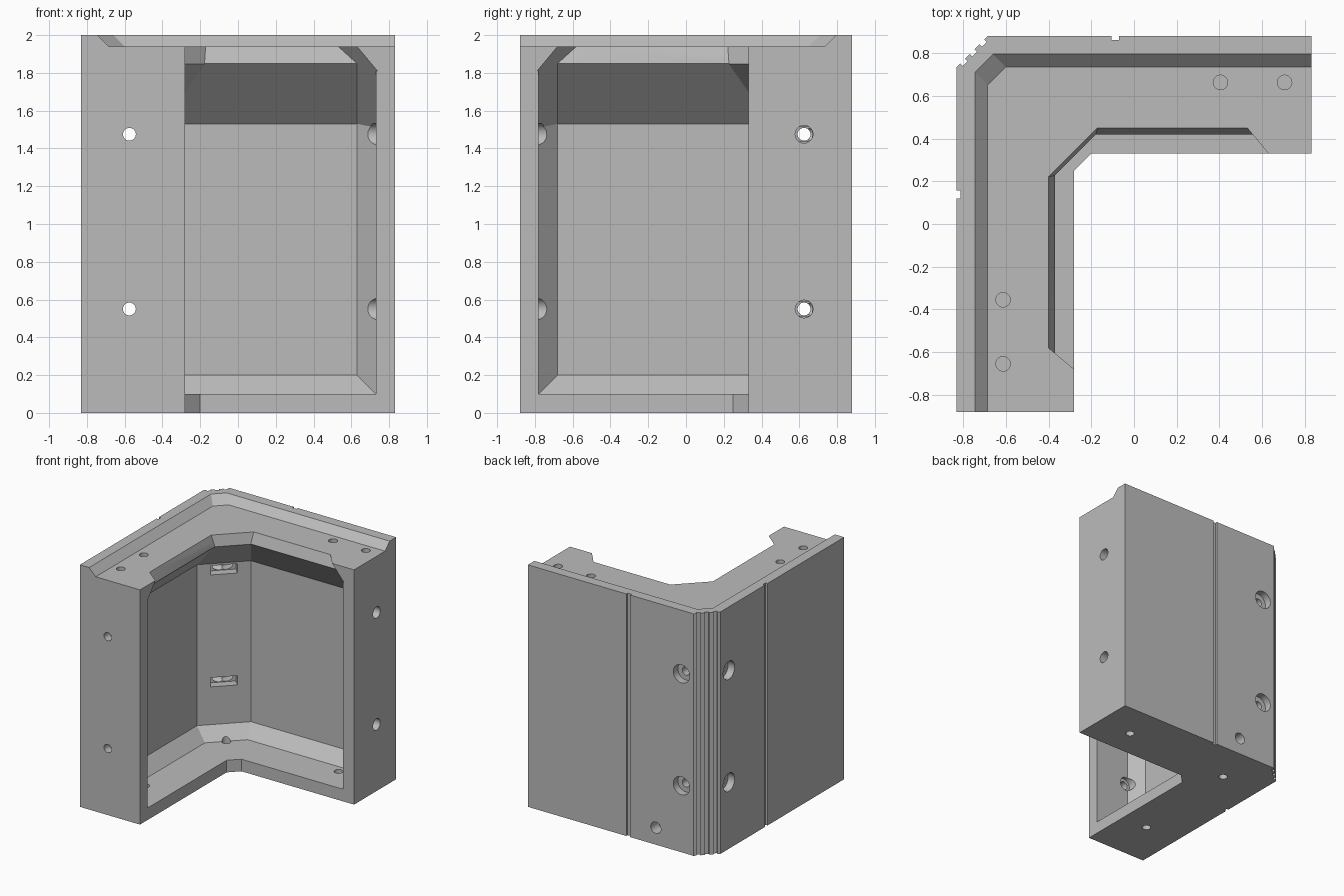
import bpy, bmesh
from mathutils import Vector

if "Cube" in bpy.data.objects:
    bpy.data.objects.remove(bpy.data.objects["Cube"])

LEG_X, LEG_Y, WIDTH = 1.66, 1.76, 0.55   # leg lengths and leg width


def place(p, swap=False):
    """Distances from the two outer walls -> world position."""
    u, v, z = p
    if swap:
        u, v = v, u
    return Vector((u - LEG_X / 2, LEG_Y / 2 - v, z))


def make_object(name, bm):
    bmesh.ops.recalc_face_normals(bm, faces=bm.faces)
    mesh = bpy.data.meshes.new(name)
    bm.to_mesh(mesh)
    bm.free()
    obj = bpy.data.objects.new(name, mesh)
    bpy.context.scene.collection.objects.link(obj)
    return obj


# Main L-shaped block with chamfered inner and outer corners
plan = [(0, .145), (.145, 0), (LEG_X, 0), (LEG_X, WIDTH), (.63, WIDTH),
        (WIDTH, .63), (WIDTH, LEG_Y), (0, LEG_Y)]
bm = bmesh.new()
face = bm.faces.new([bm.verts.new(place((u, v, 0))) for u, v in plan])
top = bmesh.ops.extrude_face_region(bm, geom=[face])["geom"]
bmesh.ops.translate(bm, vec=(0, 0, 2),
                    verts=[e for e in top if isinstance(e, bmesh.types.BMVert)])
body = make_object("corner_block", bm)
bpy.context.view_layer.objects.active = body
body.select_set(True)


def cut(bm):
    cutter = make_object("cutter", bm)
    cutter.hide_render = True
    mod = body.modifiers.new("cut", 'BOOLEAN')
    mod.operation, mod.solver, mod.object = 'DIFFERENCE', 'EXACT', cutter
    bpy.ops.object.modifier_apply(modifier=mod.name)
    bpy.data.objects.remove(cutter)


def cut_hull(points, swap=False):
    bm = bmesh.new()
    for p in points:
        bm.verts.new(place(p, swap))
    out = bmesh.ops.convex_hull(bm, input=bm.verts)
    loose = [v for v in bm.verts if not v.link_faces]
    bmesh.ops.delete(bm, geom=loose, context='VERTS')
    bmesh.ops.dissolve_limit(bm, angle_limit=.002, verts=bm.verts, edges=bm.edges)
    cut(bm)


def cut_hole(start, end, r, swap=False):
    a, b = place(start, swap), place(end, swap)
    bm = bmesh.new()
    bmesh.ops.create_cone(bm, cap_ends=True, segments=28, radius1=r, radius2=r,
                          depth=(b - a).length)
    bm.transform((b - a).to_track_quat('Z', 'Y').to_matrix().to_4x4())
    bmesh.ops.translate(bm, vec=(a + b) / 2, verts=bm.verts)
    cut(bm)


def cut_diagonal_box(c, t, half, s0, s1, z0, z1):
    """Box across the corner diagonal: t runs along it, s points inward."""
    cut_hull([(c + k + s, c - k + s, z) for k in (t - half, t + half)
              for s in (s0, s1) for z in (z0, z1)])


def both(p):
    return [p, (p[1], p[0], p[2])]


# Recessed top with a sloping outer lip
lip = []
for a, z in ((.145, 1.94), (.025, 2.06)):
    for p in ((a, a + .085, z), (a, 3, z)):
        lip += both(p)
    lip.append((3, 3, z))
cut_hull(lip)

# Inner pocket and top notch: (corner distance, depth, height) profiles
pocket = [(.67, -.1, .1), (.47, .31, .1), (.43, .41, .2),
          (.43, .41, 1.53), (.79, -.1, 2.04)]
notch = [(.67, -.1, 1.81), (.65, .077, 1.81), (.665, .15, 2.03), (.67, -.1, 2.03)]


def end_slope(length, d, z):
    return length - .2 + (1.94 - d - z) / 1.2


for length, swap in ((LEG_X, False), (LEG_Y, True)):
    far, near = length - .1, length - .2
    end = [(far, -.1, .1), (far, .31, .1), (near, .41, .2), (near, .41, 1.53),
           (far, .31, 1.51), (far, -.1, 1.92), (near, -.1, 2.04)]
    cut_hull([(u, WIDTH - d, z) for u, d, z in pocket + end], swap)
    end = [(end_slope(length, d, z), d, z) for u, d, z in notch]
    cut_hull([(u, WIDTH - d, z) for u, d, z in notch + end], swap)

for profile in (pocket, notch):
    corner = []
    for u, d, z in profile:
        corner += both((u, WIDTH - d, z)) + both((u + .06, WIDTH - d, z))
    cut_hull(corner)

# Vertical grooves on the outer walls and the outer corner
for swap in (False, True):
    cut_hull([(u, v, z) for u in (.724, .76) for v in (-.1, .018)
              for z in (-.1, 2.1)], swap)
for t in (-.045, 0, .045):
    cut_diagonal_box(.0725, t, .011, -.05, .012, -.1, 2.1)

# Horizontal bolt holes with counterbores, and slots in the corner
AXIS = .255
for z in (.55, 1.475):
    for length, swap in ((LEG_X, False), (LEG_Y, True)):
        cut_hole((-.1, AXIS, z), (length + .1, AXIS, z), .034, swap)
        cut_hole((-.1, AXIS, z), (.06, AXIS, z), .075, swap)
        cut_hole((length - .2, AXIS, z), (length - .07, AXIS, z), .058, swap)
    cut_hole((LEG_X - .12, AXIS, z), (LEG_X + .1, AXIS, z), .047)
    cut_diagonal_box(.285, 0, .0725, -.05, .05, z - .038, z + .038)

# Vertical holes in the top and the floor, and one drain in the back wall
for swap in (False, True):
    for u in (1.235, 1.535):
        cut_hole((u, .217, 1.8), (u, .217, 2.1), .034, swap)
    cut_hole((1.35, .31, -.1), (1.35, .31, .15), .034, swap)
cut_hole((.36, .36, -.1), (.36, .36, .15), .034)
cut_hole((.49, -.1, .14), (.49, .1, .14), .047)

# Material and shading
grey = bpy.data.materials.new("plain grey")
grey.use_nodes = True
colour = (.5, .5, .5, 1)
grey.diffuse_color = colour
grey.node_tree.nodes["Principled BSDF"].inputs["Base Color"].default_value = colour
body.data.materials.clear()
body.data.materials.append(grey)
for poly in body.data.polygons:
    poly.material_index = 0
bpy.ops.object.shade_smooth_by_angle(angle=.4)
